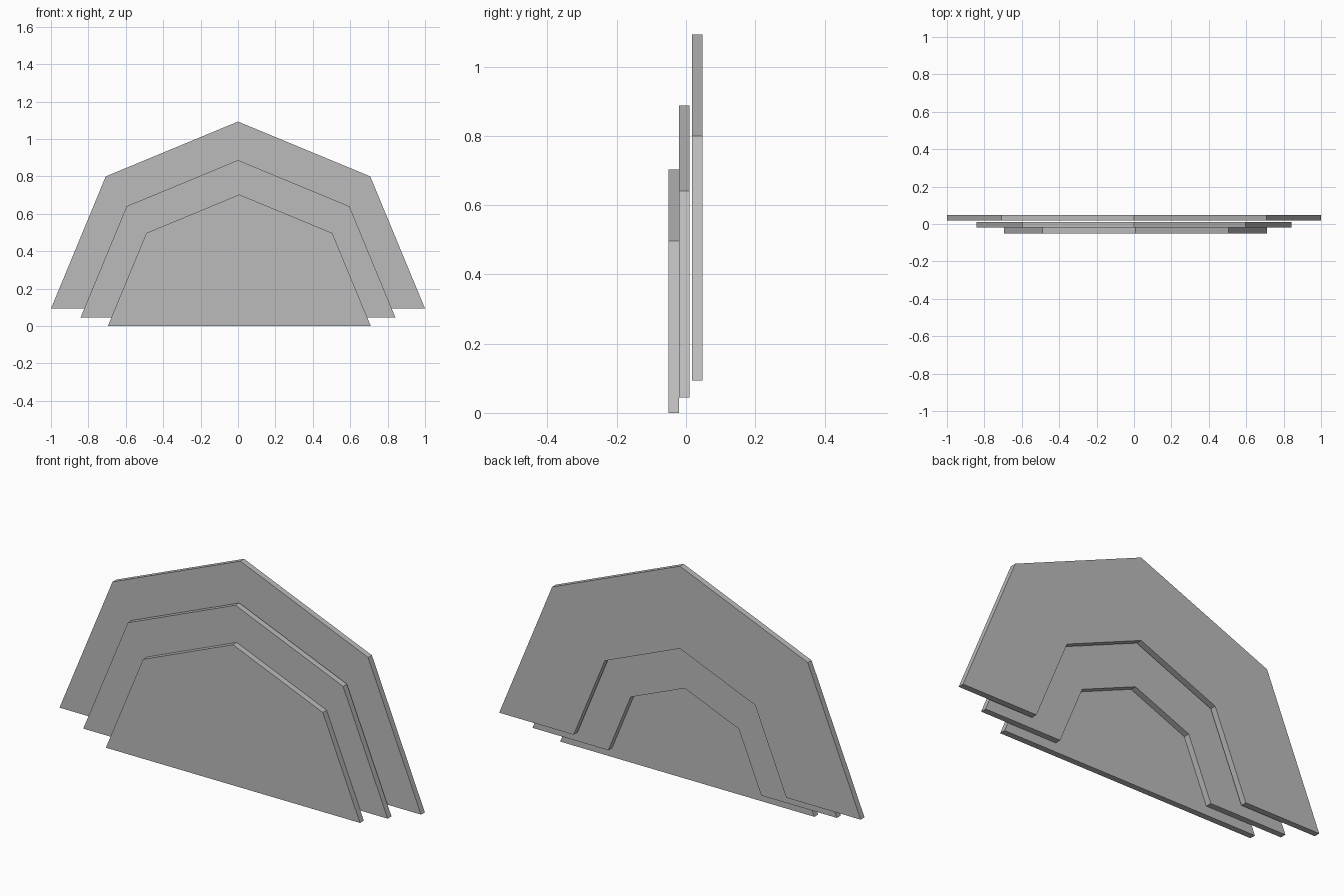
import bpy
import bmesh
from math import cos, sin, pi

cube = bpy.data.objects.get("Cube")
if cube:
    bpy.data.objects.remove(cube, do_unlink=True)

grey = bpy.data.materials.new("plain_grey")
grey.use_nodes = True
colour = (0.5, 0.5, 0.5, 1)
grey.diffuse_color = colour
grey.node_tree.nodes["Principled BSDF"].inputs["Base Color"].default_value = colour

SIDES = 4  # facets in each half octagon
THICK = 0.03


def half_octagon(radius, x, z):
    return [(x + radius * cos(pi * i / SIDES), z + radius * sin(pi * i / SIDES))
            for i in range(SIDES + 1)]


def plate(name, outer, inner, x, y, z):
    """Upright half-octagon slab; an inner radius turns it into an arch."""
    bm = bmesh.new()
    rim = [bm.verts.new((px, y, pz)) for px, pz in half_octagon(outer, x, z)]
    if inner:
        hole = [bm.verts.new((px, y, pz)) for px, pz in half_octagon(inner, x, z)]
        faces = [bm.faces.new((rim[i], rim[i + 1], hole[i + 1], hole[i]))
                 for i in range(SIDES)]
        # merge the segments so the front and back are single flat faces
        inside = [e for e in bm.edges if len(e.link_faces) == 2]
        bmesh.ops.dissolve_edges(bm, edges=inside, use_verts=False)
    else:
        bm.faces.new(rim)
    solid = bmesh.ops.extrude_face_region(bm, geom=bm.faces[:], use_keep_orig=True)
    moved = [v for v in solid["geom"] if isinstance(v, bmesh.types.BMVert)]
    bmesh.ops.translate(bm, verts=moved, vec=(0, THICK, 0))
    bmesh.ops.recalc_face_normals(bm, faces=bm.faces[:])
    mesh = bpy.data.meshes.new(name)
    bm.to_mesh(mesh)
    bm.free()
    mesh.materials.append(grey)
    obj = bpy.data.objects.new(name, mesh)
    bpy.context.collection.objects.link(obj)
    return obj


# Two open arches behind one solid panel, stepping down towards the front
plate("back_arch", 1.0, 0.588, 0, 0.018, 0.093)
plate("middle_arch", 0.842, 0.423, 0, -0.02, 0.045)
plate("front_panel", 0.703, None, 0.007, -0.05, 0.0)
